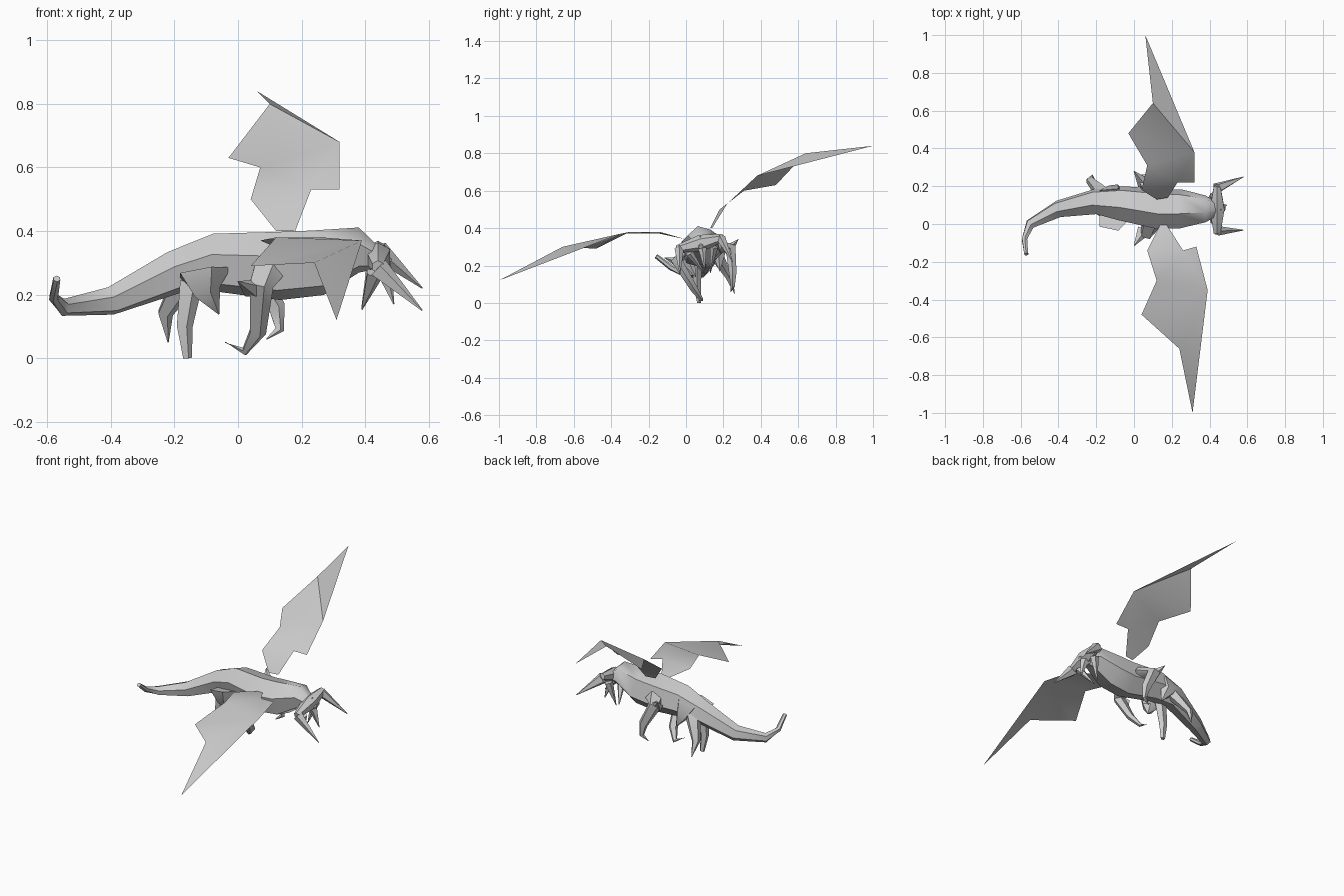
import bpy
import bmesh
import math
from mathutils import Vector

if "Cube" in bpy.data.objects:
    bpy.data.objects.remove(bpy.data.objects["Cube"])

# One plain grey for the whole creature
grey = bpy.data.materials.new("stone_grey")
grey.use_nodes = True
colour = (.6, .6, .6, 1)
grey.diffuse_color = colour
grey.node_tree.nodes["Principled BSDF"].inputs["Base Color"].default_value = colour

# The body leans over to its right, so its mirror plane leans too
FORWARD = Vector((1, 0, 0))
BODY_UP = Vector((0, -.25, 1)).normalized()
BODY_LEFT = BODY_UP.cross(FORWARD)
BODY_CENTRE = Vector((0, .08, .3))


def mirrored(point):
    """Reflect a point across the leaning middle plane of the body."""
    offset = Vector(point) - BODY_CENTRE
    return Vector(point) - 2 * offset.dot(BODY_LEFT) * BODY_LEFT


def taper(root, tip=.002):
    """Give a girth rule that shrinks evenly from root to tip."""
    return lambda t: root + (tip - root) * t


def finish(name, bm):
    bmesh.ops.recalc_face_normals(bm, faces=bm.faces)
    mesh = bpy.data.meshes.new(name)
    bm.to_mesh(mesh)
    bm.free()
    mesh.materials.append(grey)
    part = bpy.data.objects.new(name, mesh)
    bpy.context.collection.objects.link(part)
    bpy.ops.object.select_all(action="DESELECT")
    part.select_set(True)
    bpy.context.view_layer.objects.active = part
    bpy.ops.object.shade_smooth_by_angle(angle=math.radians(50))


def limb(name, path, girth, up=FORWARD, sides=5, flatness=.75):
    """Skin a closed tube along a path, with girth(t) as its radius."""
    points = [Vector(p) for p in path]
    last = len(points) - 1
    bm = bmesh.new()
    rings = []
    for i, point in enumerate(points):
        tangent = points[min(i + 1, last)] - points[max(i - 1, 0)]
        side = tangent.cross(up).normalized()
        rise = side.cross(tangent).normalized()
        radius = girth(i / last)
        ring = []
        for k in range(sides):
            turn = math.tau * k / sides
            across = side * math.sin(turn) * flatness
            ring.append(bm.verts.new(point + radius * (across + rise * math.cos(turn))))
        rings.append(ring)
    for ring, following in zip(rings, rings[1:]):
        for k in range(sides):
            n = (k + 1) % sides
            bm.faces.new((ring[k], ring[n], following[n], following[k]))
    bm.faces.new(rings[0])
    bm.faces.new(rings[-1])
    finish(name, bm)


def limb_pair(name, path, girth):
    """Make a left limb and its mirror image on the right."""
    limb("left_" + name, path, girth)
    limb("right_" + name, [mirrored(p) for p in path], girth)


def wing(name, rear_edge, front_edge, tip):
    """Join the rear and front edges of a membrane, closing it at the tip."""
    bm = bmesh.new()
    rear = [bm.verts.new(p) for p in rear_edge]
    front = [bm.verts.new(p) for p in front_edge]
    end = bm.verts.new(tip)
    root, notch, corner, bend = front
    armpit, hook, hollow, point, finger = rear
    for corners in (
        (armpit, root, notch, hook), (hook, notch, hollow),
        (notch, corner, bend), (notch, bend, hollow),
        (hollow, bend, point), (point, bend, finger), (finger, bend, end),
    ):
        bm.faces.new(corners)
    finish(name, bm)


# Tail, trunk and neck in one skin, swelling to the chest
limb("body", [
    (-.57, -.16, .25), (-.58, -.08, .19), (-.55, 0, .16), (-.4, .08, .18),
    (-.2, .12, .27), (-.07, .11, .3), (.13, .08, .29), (.25, .08, .3),
    (.38, .08, .34), (.48, .08, .3),
], lambda t: .012 + .1 * math.sin(math.pi * t * t), BODY_UP, sides=6, flatness=1)

# Head: a crossbar with a pointed muzzle, forward horns and hanging tusks
ear = (.44, .2, .35)
limb("head_crossbar", [ear, (.44, .08, .32), mirrored(ear)],
     lambda t: .02 + .025 * math.sin(math.pi * t), BODY_UP, sides=6, flatness=1)
limb("muzzle", [(.42, .08, .33), (.46, .09, .27), (.49, .1, .17)], taper(.05))
limb_pair("horn", [(.44, .19, .34), (.58, .25, .22)], taper(.035))
limb_pair("tusk", [(.43, .15, .3), (.39, .13, .16)], taper(.03))

# Front legs run from shoulder to toe, with a spur at each elbow
limb("left_front_leg", [
    (.1, .16, .3), (.05, .24, .29), (.12, .25, .16), (.13, .25, .09), (.09, .24, .06),
], taper(.055))
limb("right_front_leg", [
    (.1, .02, .28), (.07, -.05, .23), (.06, .04, .08), (.02, .08, .02), (-.04, .07, .05),
], taper(.055))
limb_pair("elbow_spur", [(.05, .22, .28), (0, .28, .34)], taper(.04))

# Hind legs: matching pointed thighs above slim shins in mid-stride
limb_pair("thigh", [(-.11, .14, .3), (-.1, .18, .25), (-.06, .18, .17)], taper(.09))
limb("left_shin", [(-.16, .16, .26), (-.23, .23, .14), (-.22, .26, .05)], taper(.05))
limb("right_shin", [(-.15, .06, .24), (-.17, .06, .1), (-.16, .07, 0)], taper(.04, .015))

# Wings: thin membranes, the left one raised and the right one lowered
wing("left_wing",
     [(.12, .13, .4), (.04, .18, .5), (.07, .31, .6), (-.03, .48, .63), (.1, .64, .8)],
     [(.18, .14, .4), (.23, .22, .53), (.32, .22, .53), (.32, .38, .68)],
     (.06, 1, .84))
wing("right_wing",
     [(.14, 0, .34), (.07, -.14, .37), (.12, -.3, .38), (.04, -.48, .29), (.24, -.66, .3)],
     [(.17, 0, .34), (.26, -.14, .38), (.33, -.12, .37), (.39, -.35, .37)],
     (.31, -1, .12))
